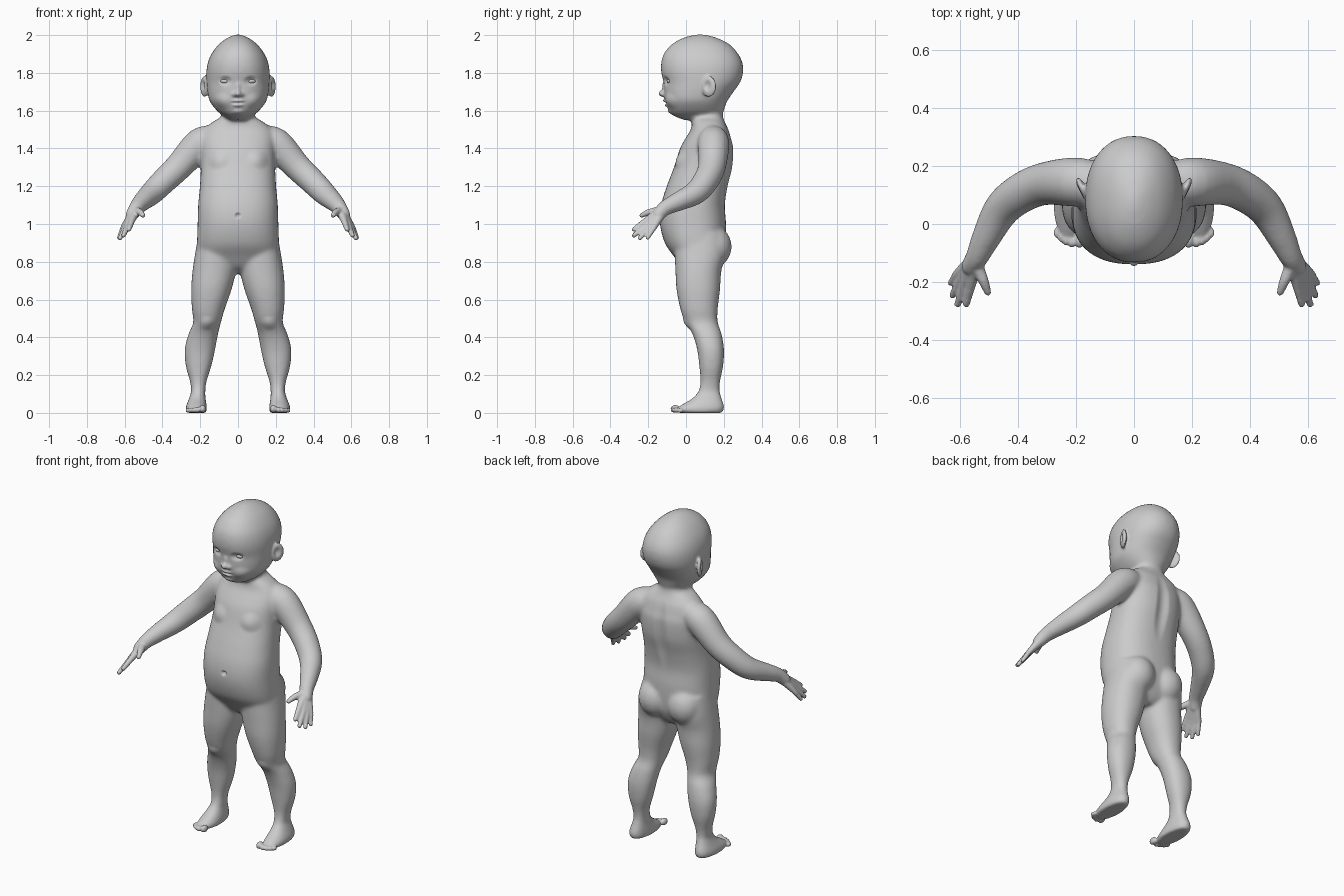
import bpy, bmesh, math
from mathutils import Vector, Matrix


def spline(pts, n=5):
    """Catmull-Rom through tuples of any length."""
    p = [pts[0]] + list(pts) + [pts[-1]]
    out = []
    for i in range(1, len(p) - 2):
        for k in range(n):
            t = k / n
            out.append(tuple(0.5 * (2 * b + (c - a) * t + (2 * a - 5 * b + 4 * c - d) * t * t
                                    + (3 * b - a - 3 * c + d) * t ** 3)
                             for a, b, c, d in zip(*p[i - 1:i + 3])))
    return out + [tuple(pts[-1])]


def skin(bm, rings):
    vs = [[bm.verts.new(co) for co in r] for r in rings]
    n = len(vs[0])
    for a, b in zip(vs, vs[1:]):
        for i in range(n):
            bm.faces.new((a[i], a[(i + 1) % n], b[(i + 1) % n], b[i]))
    bm.faces.new(vs[0][::-1])
    bm.faces.new(vs[-1])


def loft(bm, rows, side=1, e=2.2, n=40):
    """Stack of horizontal superellipses: z, front y, back y, inner x, outer x."""
    rings = []
    for z, y0, y1, x0, x1 in spline(rows):
        ring = []
        for i in range(n):
            a = 2 * math.pi * i / n
            c, s = math.cos(a), math.sin(a)
            cx = math.copysign(abs(c) ** (2 / e), c)
            sy = math.copysign(abs(s) ** (2 / e), s)
            ring.append((side * ((x0 + x1) / 2 + cx * (x1 - x0) / 2),
                         (y0 + y1) / 2 + sy * (y1 - y0) / 2, z))
        rings.append(ring)
    skin(bm, rings)


def ball(bm, c, r, side=1, turn=0):
    m = (Matrix.Translation((side * c[0], c[1], c[2])) @ Matrix.Rotation(side * turn, 4, 'Z')
         @ Matrix.Diagonal((*r, 1)))
    bmesh.ops.create_uvsphere(bm, u_segments=24, v_segments=16, radius=1, matrix=m)


def tube(bm, pts, side=1, n=20):
    """Round limb through points (x, y, z, radius) with ball ends."""
    path = spline(pts)
    cs = [Vector((side * p[0], p[1], p[2])) for p in path]
    rings = []
    for i, c in enumerate(cs):
        d = cs[min(i + 1, len(cs) - 1)] - cs[max(i - 1, 0)]
        q = d.to_track_quat('Z', 'Y')
        rings.append([c + q @ Vector((math.cos(a), math.sin(a), 0)) * path[i][3]
                      for a in (2 * math.pi * k / n for k in range(n))])
    skin(bm, rings)
    for p in (pts[0], pts[-1]):
        ball(bm, p[:3], (p[3],) * 3, side)


def fuse(ob, bm, voxel, smooth):
    bmesh.ops.recalc_face_normals(bm, faces=bm.faces)
    bm.to_mesh(ob.data)
    bm.free()
    bpy.context.view_layer.objects.active = ob
    m = ob.modifiers.new("fuse", 'REMESH')
    m.mode = 'VOXEL'
    m.voxel_size = voxel
    m.use_smooth_shade = True
    s = ob.modifiers.new("soften", 'SMOOTH')
    s.factor, s.iterations = 0.5, smooth
    for name in ("fuse", "soften"):
        bpy.ops.object.modifier_apply(modifier=name)


def sym(rows):
    return [(z, a, b, -w, w) for z, a, b, w in rows]


body = bpy.data.objects.new("body", bpy.data.meshes.new("body"))
bpy.context.collection.objects.link(body)

bm = bmesh.new()
# head
loft(bm, sym([(1.55, -.01, .18, .05), (1.575, -.07, .19, .08), (1.6, -.092, .2, .112),
              (1.65, -.112, .218, .15), (1.7, -.118, .252, .162), (1.75, -.119, .287, .167),
              (1.8, -.131, .302, .168), (1.85, -.132, .3, .161), (1.9, -.118, .277, .141),
              (1.95, -.077, .232, .103), (1.985, -.015, .165, .057), (2.003, .05, .1, .015)]))
# neck and torso
loft(bm, sym([(1.62, .02, .19, .08), (1.57, .03, .195, .088), (1.54, .032, .205, .135),
              (1.5, .025, .225, .18), (1.45, -.005, .24, .195), (1.4, -.032, .252, .197),
              (1.3, -.064, .247, .197), (1.2, -.102, .222, .202), (1.1, -.132, .206, .211),
              (1.0, -.138, .212, .214), (.9, -.112, .21, .217), (.83, -.065, .2, .21),
              (.77, -.02, .17, .15), (.74, .03, .14, .08)]), e=2.35)
LEG = [(.95, -.06, .2, .02, .208), (.85, -.06, .21, .012, .226), (.75, -.056, .187, .012, .241),
       (.65, -.05, .18, .035, .248), (.55, -.03, .168, .07, .244), (.48, -.005, .168, .09, .237),
       (.42, .033, .188, .105, .261), (.34, .058, .201, .12, .282), (.25, .07, .197, .14, .277),
       (.16, .076, .18, .168, .253), (.09, .06, .18, .173, .247), (.02, .06, .198, .173, .247)]
FOOT = [(.0, -.045, .195, .168, .272), (.02, -.055, .202, .164, .279), (.045, -.02, .201, .167, .272),
        (.075, .03, .19, .171, .26), (.11, .065, .18, .176, .248)]
ARM = [(.12, .14, 1.45, .07), (.2, .145, 1.425, .085), (.31, .138, 1.307, .074),
       (.39, .105, 1.23, .069), (.455, .05, 1.165, .063), (.51, -.05, 1.115, .05),
       (.538, -.11, 1.085, .041), (.56, -.145, 1.05, .036)]
for s in (1, -1):
    loft(bm, LEG, s)
    loft(bm, FOOT, s)
    tube(bm, ARM, s)
    ball(bm, (.098, .145, .88), (.1, .097, .11), s)     # buttock
fuse(body, bm, .01, 8)

# fine parts, fused on afterwards
bm = bmesh.new()
bm.from_mesh(body.data)
WRIST = (.542, -.12, 1.075, .03)
FINGERS = [((.56, -.205, 1.022, .018), (.577, -.275, .972, .0125)),
           ((.58, -.2, 1.002, .018), (.606, -.275, .94, .0125)),
           ((.594, -.187, .99, .017), (.624, -.245, .925, .012)),
           ((.604, -.167, .986, .016), (.631, -.203, .927, .011))]
TOES = [(.187, -.056, .021), (.214, -.062, .0155), (.234, -.056, .0145),
        (.252, -.045, .0135), (.267, -.03, .013)]
for s in (1, -1):
    for knuckle, tip in FINGERS:
        mid = tuple((a + b) / 2 for a, b in zip(knuckle, tip))
        tube(bm, [WRIST, knuckle, mid, tip], s, 14)
    tube(bm, [(.545, -.135, 1.07, .024), (.518, -.195, 1.062, .018), (.503, -.235, 1.045, .0125)], s, 14)
    for x, y, r in TOES:
        ball(bm, (x, y, r), (r * .85, r * 1.3, r), s)
    ball(bm, (.177, .12, 1.728), (.014, .044, .056), s, -math.radians(25))   # ear
    ball(bm, (.019, -.116, 1.685), (.013, .014, .011), s)                    # nostril wing
ball(bm, (0, -.124, 1.691), (.019, .022, .017))                              # nose
ball(bm, (0, -.11, 1.72), (.014, .017, .04))
fuse(body, bm, .0065, 3)

# sculpted dents and bumps: centre, radii, push
SCULPT = [((.068, -.11, 1.757), (.045, .06, .03), (0, .014, 0)),      # eye socket
          ((.085, -.085, 1.65), (.06, .07, .05), (.003, -.008, 0)),   # cheek
          ((0, -.115, 1.652), (.045, .05, .013), (0, -.01, 0)),       # upper lip
          ((0, -.11, 1.628), (.04, .05, .012), (0, -.009, 0)),        # lower lip
          ((0, -.12, 1.64), (.055, .05, .007), (0, .008, 0)),         # mouth line
          ((0, -.095, 1.592), (.045, .05, .02), (0, -.007, 0)),       # chin
          ((.19, .113, 1.733), (.03, .026, .036), (-.014, 0, 0)),     # ear hollow
          ((0, -.137, 1.045), (.018, .03, .018), (0, .016, 0)),       # navel
          ((.105, -.03, 1.34), (.07, .07, .06), (0, -.013, 0)),       # chest
          ((0, .245, 1.3), (.05, .08, .25), (0, -.013, 0)),           # spine
          ((.165, -.005, .47), (.05, .05, .05), (0, -.008, 0))]       # knee
for v in body.data.vertices:
    side = 1 if v.co.x >= 0 else -1
    x, y, z = abs(v.co.x), v.co.y, v.co.z
    for c, r, push in SCULPT:
        if abs(z - c[2]) < r[2]:
            d = ((x - c[0]) / r[0]) ** 2 + ((y - c[1]) / r[1]) ** 2 + ((z - c[2]) / r[2]) ** 2
            if d < 1:
                v.co += Vector((push[0] * side, push[1], push[2])) * (1 - d) ** 2
    v.co.z = max(v.co.z, 0)

# eyes
for s, name in ((1, "left_eye"), (-1, "right_eye")):
    bm = bmesh.new()
    ball(bm, (.068, -.079, 1.756), (.027, .022, .014), s)
    eye = bpy.data.objects.new(name, bpy.data.meshes.new(name))
    bm.to_mesh(eye.data)
    bm.free()
    bpy.context.collection.objects.link(eye)
    eye.data.polygons.foreach_set("use_smooth", [True] * len(eye.data.polygons))
body.data.polygons.foreach_set("use_smooth", [True] * len(body.data.polygons))
